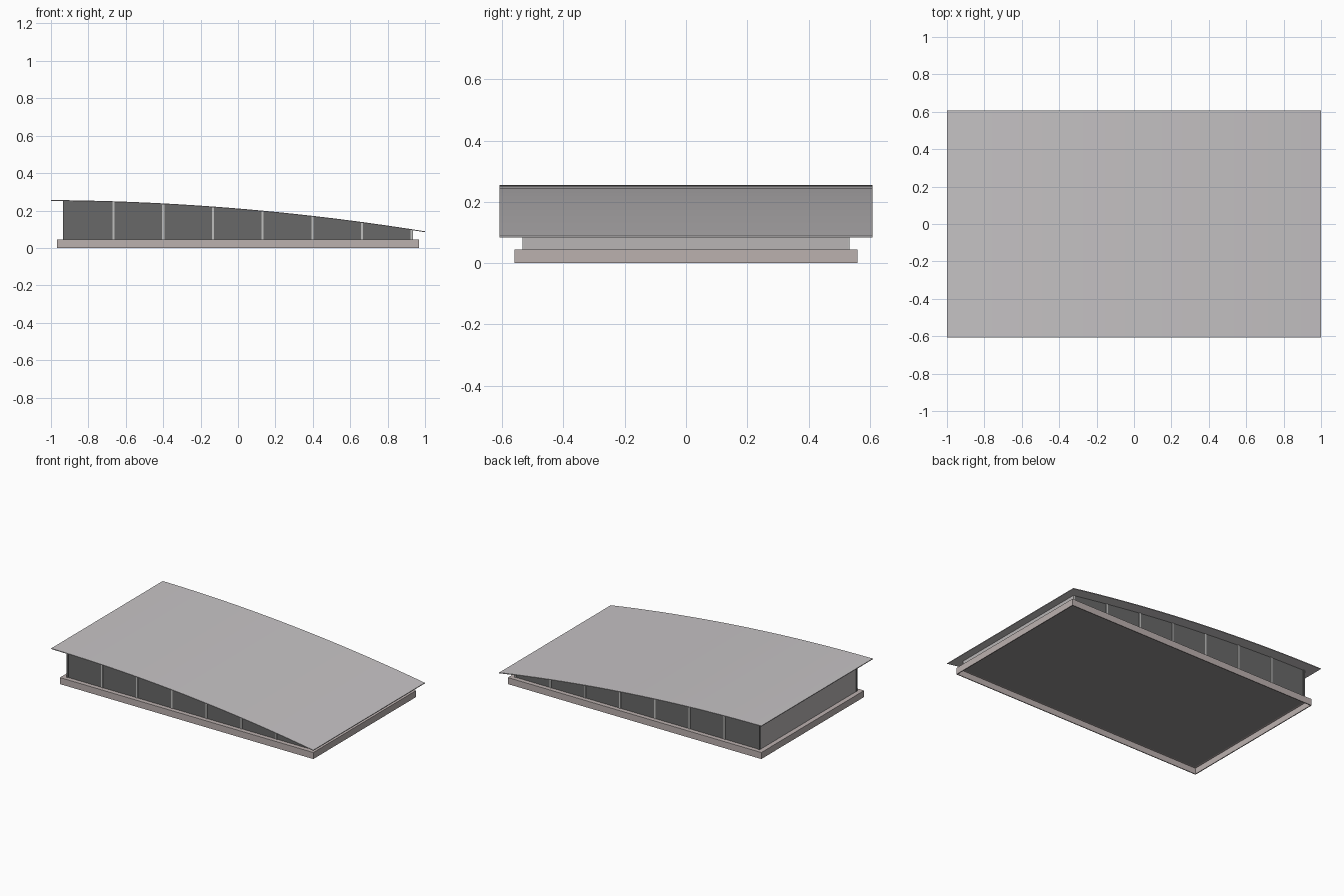
import bpy, bmesh

if "Cube" in bpy.data.objects:
    bpy.data.objects.remove(bpy.data.objects["Cube"])

def mat(name, c):
    m = bpy.data.materials.new(name)
    m.diffuse_color = (*c, 1)
    m.use_nodes = True
    m.node_tree.nodes["Principled BSDF"].inputs["Base Color"].default_value = m.diffuse_color
    return m

ROOF = mat("pale grey roof", (0.57, 0.55, 0.56))
STONE = mat("warm grey stone", (0.50, 0.44, 0.43))
WALL = mat("grey wall", (0.48, 0.46, 0.46))
GLASS = mat("dark glass", (0.14, 0.14, 0.14))
METAL = mat("light metal", (0.52, 0.52, 0.51))
FLOOR = mat("dark floor", (0.29, 0.28, 0.28))

BASE_Z = 0.045
WX, WY = 0.935, 0.53      # wall footprint
BX, BY = 0.967, 0.56      # base footprint

def roof_z(x):
    t = x + 1
    return 0.256 - 0.0065 * t - 0.0385 * t * t

def finish(bm, name, material):
    bmesh.ops.recalc_face_normals(bm, faces=bm.faces)
    me = bpy.data.meshes.new(name)
    bm.to_mesh(me)
    bm.free()
    me.materials.append(material)
    ob = bpy.data.objects.new(name, me)
    bpy.context.collection.objects.link(ob)
    return ob

def band(name, material, xs, y0, y1, low, high):
    """Solid along x whose bottom and top follow the functions low and high."""
    bm = bmesh.new()
    rings = []
    for x in xs:
        rings.append([bm.verts.new(p) for p in (
            (x, y0, low(x)), (x, y1, low(x)), (x, y1, high(x)), (x, y0, high(x)))])
    for a, b in zip(rings, rings[1:]):
        for i in range(4):
            j = (i + 1) % 4
            bm.faces.new((a[i], a[j], b[j], b[i]))
    bm.faces.new(rings[0])
    bm.faces.new(rings[-1])
    return finish(bm, name, material)

def span(a, b, n):
    return [a + (b - a) * i / n for i in range(n + 1)]

def box(name, material, x0, x1, y0, y1, z0, z1):
    return band(name, material, (x0, x1), y0, y1, lambda x: z0, lambda x: z1)

# curved roof sheet
roof = band("roof", ROOF, span(-1, 1, 20), -0.608, 0.608,
            lambda x: roof_z(x) - 0.005, roof_z)
bpy.context.view_layer.objects.active = roof
roof.select_set(True)
bpy.ops.object.shade_smooth_by_angle(angle=0.5)

# hollow base: four thin skirts, a top slab and the floor seen from below
T = 0.006
for s, side in ((-1, "front"), (1, "back")):
    y0, y1 = sorted((s * BY, s * (BY - T)))
    box(side + "_base_skirt", STONE, -BX, BX, y0, y1, 0, BASE_Z)
for s, side in ((-1, "left"), (1, "right")):
    x0, x1 = sorted((s * BX, s * (BX - T)))
    box(side + "_base_skirt", STONE, x0, x1, -BY + T, BY - T, 0, BASE_Z)
box("base_top", STONE, -BX + T, BX - T, -BY + T, BY - T, BASE_Z - 0.004, BASE_Z)
box("floor", FLOOR, -WX - 0.01, WX + 0.01, -WY - 0.01, WY + 0.01,
    BASE_Z - 0.008, BASE_Z - 0.004)

def under_roof(x):
    return roof_z(x) - 0.004

def base_top(x):
    return BASE_Z

# solid end walls
for s, side in ((-1, "left"), (1, "right")):
    x0, x1 = sorted((s * WX, s * (WX - 0.01)))
    band(side + "_end_wall", WALL, (x0, x1), -WY, WY, base_top, under_roof)

# glazed long sides with mullions
for s, side in ((-1, "front"), (1, "back")):
    y0, y1 = sorted((s * (WY - 0.001), s * (WY - 0.009)))
    band(side + "_glazing", GLASS, span(-WX + 0.01, WX - 0.01, 20), y0, y1,
         base_top, under_roof)
    y0, y1 = sorted((s * (WY + 0.003), s * (WY - 0.01)))
    for i, x in enumerate(span(-WX + 0.004, WX - 0.006, 7)):
        if i:
            band(f"{side}_mullion_{i}", METAL, (x - 0.0055, x + 0.0055), y0, y1,
                 base_top, under_roof)
    # dark corner post at the tall end
    band(side + "_corner_post", GLASS, (-WX - 0.001, -WX + 0.011), y0, y1,
         base_top, under_roof)
